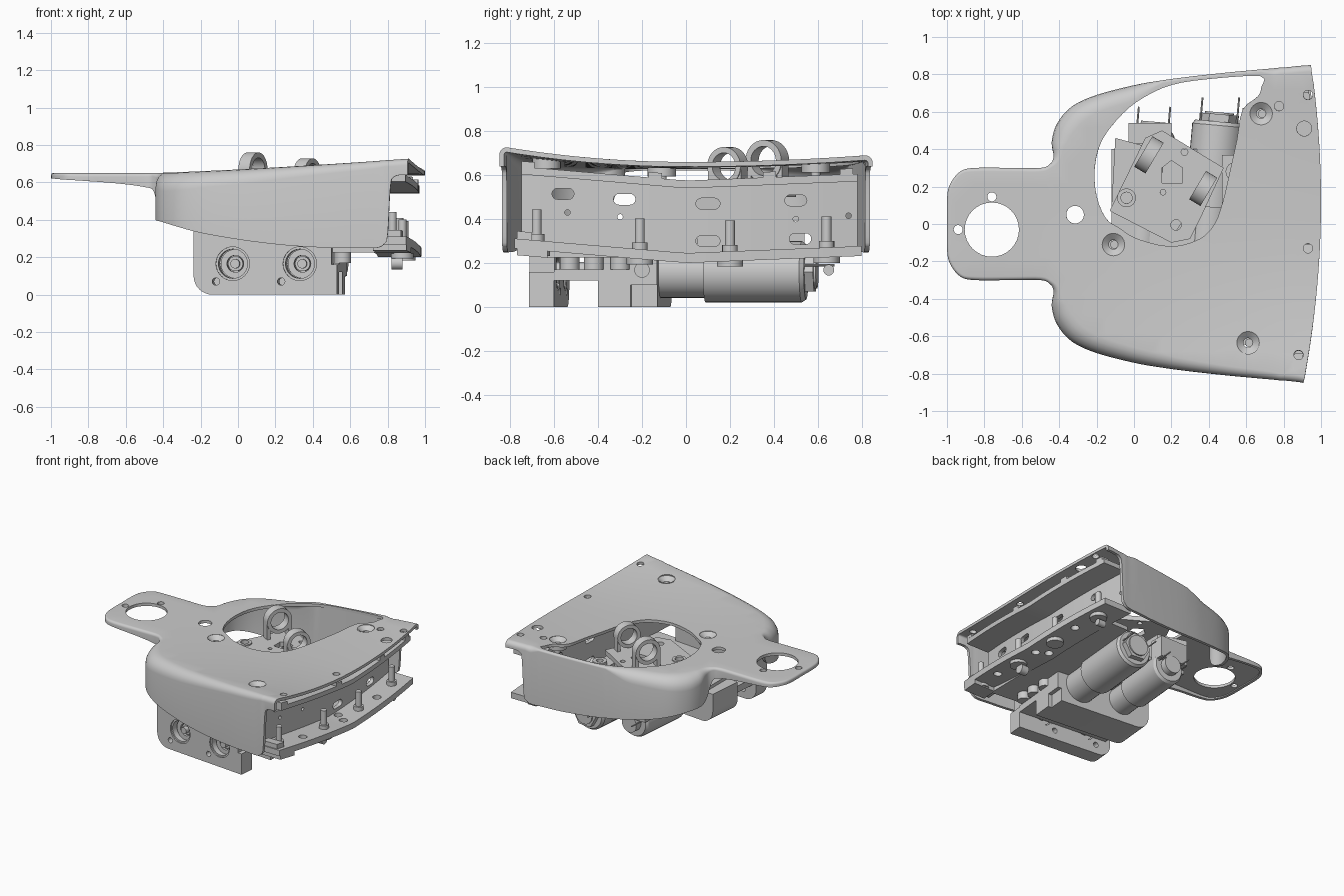
import bpy, bmesh, math
from mathutils import Vector, Matrix
from mathutils.geometry import delaunay_2d_cdt

if "Cube" in bpy.data.objects:
    bpy.data.objects.remove(bpy.data.objects["Cube"])

def finish(name, bm, fix=True):
    if fix:
        bmesh.ops.remove_doubles(bm, verts=bm.verts, dist=1e-5)
        bmesh.ops.recalc_face_normals(bm, faces=bm.faces)
    me = bpy.data.meshes.new(name)
    bm.to_mesh(me)
    bm.free()
    ob = bpy.data.objects.new(name, me)
    bpy.context.collection.objects.link(ob)
    return ob

def loft(name, rings, caps=True, close=False):
    bm = bmesh.new()
    R = [[bm.verts.new(p) for p in r] for r in rings]
    n = len(R[0])
    for a, b in zip(R, R[1:] + (R[:1] if close else [])):
        for i in range(n):
            bm.faces.new((a[i], a[(i+1) % n], b[(i+1) % n], b[i]))
    if caps and not close:
        bm.faces.new(R[0])
        bm.faces.new(R[-1])
    return finish(name, bm)

def prism(name, pts, lo, hi, axis='z'):
    place = (lambda a, b, h: (a, b, h)) if axis == 'z' else (lambda a, b, h: (a, h, b))
    return loft(name, [[place(a, b, h) for a, b in pts] for h in (lo, hi)])

def box(name, x0, x1, y0, y1, z0, z1):
    return prism(name, [(x0, y0), (x1, y0), (x1, y1), (x0, y1)], z0, z1)

def lathe(name, origin, axis, prof, closed=False, seg=32):
    """Revolve (radius, height) points around an axis."""
    q = Vector(axis).to_track_quat('Z', 'Y')
    rings = [[Vector(origin) + q @ Vector((r*math.cos(t), r*math.sin(t), h))
              for t in [2*math.pi*i/seg for i in range(seg)]] for r, h in prof]
    return loft(name, rings, close=closed)

def cyl(name, origin, axis, r, length, seg=32):
    return lathe(name, origin, axis, [(r, 0), (r, length)], seg=seg)

def tube(name, origin, axis, r0, r1, length):
    return lathe(name, origin, axis, [(r0, 0), (r1, 0), (r1, length), (r0, length)], True)

def apply(ob, m):
    with bpy.context.temp_override(object=ob, active_object=ob):
        bpy.ops.object.modifier_apply(modifier=m.name)

def cut(ob, cutters):
    for c in cutters:
        m = ob.modifiers.new('cut', 'BOOLEAN')
        m.operation, m.object, m.solver = 'DIFFERENCE', c, 'EXACT'
        apply(ob, m)
        bpy.data.objects.remove(c)

def catmull(P, sub, closed=False):
    out, n = [], len(P)
    P = [Vector(p) for p in P]
    get = (lambda i: P[i % n]) if closed else (lambda i: P[max(0, min(n-1, i))])
    for i in range(n if closed else n-1):
        a, b, c, d = (get(i+k) for k in (-1, 0, 1, 2))
        for s in range(sub):
            t = s/sub
            out.append(0.5*(2*b + (c-a)*t + (2*a-5*b+4*c-d)*t*t + (3*b-a-3*c+d)*t**3))
    return out if closed else out + [P[-1]]

def inside(p, poly):
    hit = False
    for a, b in zip(poly, poly[1:] + poly[:1]):
        if (a[1] > p[1]) != (b[1] > p[1]) and p[0] < (b[0]-a[0])*(p[1]-a[1])/(b[1]-a[1]) + a[0]:
            hit = not hit
    return hit

def edge_x(y): return 1 - 0.1*(y-0.12)**2
def dip(y): return -0.085*y if y < 0 else 0.04*y
def top_z(x, y):
    s = max(0, min(1, (x+0.5)/1.4))
    return 0.65 + 0.01*s + s*(0.1 if y < 0 else 0.045)*y*y

# Shell: half outline as x, y, fillet radius, skirt bottom
half = [(-1, 0, .015, .62), (-1, .13, .015, .62), (-.985, .21, .015, .62), (-.93, .28, .015, .615),
        (-.85, .3, .02, .61), (-.65, .3, .02, .595), (-.5, .3, .02, .575), (-.45, .32, .02, .55),
        (-.43, .36, .04, .43), (-.44, .44, .08, .40), (-.41, .54, .1, .39), (-.33, .63, .1, .365),
        (-.2, .69, .09, .33), (0, .742, .08, .295), (.15, .768, .07, .275), (.3, .788, .06, .26),
        (.5, .81, .05, .25), (.65, .824, .045, .25), (.74, .832, .04, .25), (.78, .836, .035, .27),
        (.8, .837, .035, .32), (.815, .838, .035, .58), (.835, .84, .035, .63), (.88, .845, .035, .64)]
def side(sg):
    return [Vector((x, sg*y, r, zb)) for x, y, r, zb in
            catmull(half + [(edge_x(sg*.85), .85, .035, .64)], 4)]
path = side(1)[::-1] + side(-1)[1:]
outer, inset = [], []
for i, p in enumerate(path):
    t = path[min(i+1, len(path)-1)] - path[max(i-1, 0)]
    n = Vector((t.y, -t.x)).normalized()
    r = p.z
    if p.y > 0:
        r = min(r, .014 + .4*max(0, .15-p.x, p.x-.68))
    outer.append((p.xy, n, r, p.w))
    inset.append(p.xy - n*r)
rim = inset + [Vector((edge_x(y), y)) for y in [-.75+.1*i for i in range(16)]]
opening = catmull([(-.21, .3), (-.2, .15), (-.15, .03), (-.08, -.02), (.02, -.08), (.2, -.12), (.35, -.08),
                   (.43, 0), (.475, .12), (.51, .27), (.55, .45), (.58, .61), (.66, .68), (.68, .73),
                   (.675, .79), (.4, .775), (.2, .743), (.05, .675), (-.06, .59), (-.17, .45)], 3, True)
holes = [(-.76, -.03, .145), (-.76, .145, .024), (-.94, -.03, .024), (-.315, .05, .047), (-.11, -.11, .06),
         (.68, .59, .06), (.61, -.635, .06), (.93, .69, .025), (.91, .51, .04), (.775, .63, .025),
         (.93, -.13, .025), (.88, -.7, .025)]
loops = [rim, opening] + [[Vector((x + r*math.cos(k*math.pi/16), y + r*math.sin(k*math.pi/16)))
                           for k in range(32)] for x, y, r in holes]
pts, cons = [], []
for lp in loops:
    b = len(pts)
    pts += lp
    cons += [(b+i, b+(i+1) % len(lp)) for i in range(len(lp))]
edge_pts = list(pts)
grid = [Vector((-.953+.1*i, -.783+.1*j)) for i in range(20) for j in range(17)]
pts += [g for g in grid if all((g-e).length > .02 for e in edge_pts)]
vs, _, fs, orig, _, _ = delaunay_2d_cdt(pts, cons, [], 0, 1e-6)
where = {o: i for i, os in enumerate(orig) for o in os}
bm = bmesh.new()
V = [bm.verts.new((v.x, v.y, top_z(v.x, v.y))) for v in vs]
for f in fs:
    c = sum((vs[i] for i in f), Vector((0, 0)))/3
    if inside(c, rim) and not any(inside(c, h) for h in loops[1:]):
        bm.faces.new([V[i] for i in f])
prev = [V[where[i]] for i in range(len(path))]
for k in range(1, 7):
    ring = []
    for (p, n, r, zb), q in zip(outer, inset):
        z, a = top_z(*q), min(k, 5)*math.pi/10
        e = q + n*r*math.sin(a)
        ring.append(bm.verts.new((e.x, e.y, z-r*(1-math.cos(a)) if k < 6 else min(zb, z-r-.004))))
    for i in range(len(ring)-1):
        bm.faces.new((prev[i], ring[i], ring[i+1], prev[i+1]))
    prev = ring
bmesh.ops.delete(bm, geom=[v for v in bm.verts if not v.link_faces], context='VERTS')
shell = finish('top_shell', bm, False)
m = shell.modifiers.new('thickness', 'SOLIDIFY')
m.thickness, m.offset = .022, -1
apply(shell, m)

# Countersunk screw seats in the shell
for x, y, r in holes[4:7]:
    z = top_z(x, y)
    lathe('screw_seat', (x, y, z-.06), (0, 0, 1), [(.025, 0), (.065, 0), (.065, .058), (.06, .058), (.025, .03)], True)
    cyl('screw', (x+.005, y, z-.1), (0, 0, 1), .022, .07, 16)

# Curved rails that follow the wide edge
def band(name, y0, y1, off0, off1, z0, z1):
    ys = [y0 + (y1-y0)*i/24 for i in range(25)]
    return loft(name, [[(edge_x(y)-o, y, z+dip(y)) for o, z in
                        ((off0, z0), (off1, z0), (off1, z1), (off0, z1))] for y in ys])
lower = band('lower_rail', -.78, .8, .02, .25, .2, .245)
upper = band('upper_rail', -.75, .78, .03, .22, .54, .575)
wall = band('rail_wall', -.75, .78, .22, .25, .22, .575)
for y in (-.72, -.14, .38, .73):
    band('rail_pad', y-.03, y+.03, .03, .09, .575, .6)
def slot(y, z, w, h):
    P = [(y + s*(w-h)/2 + h/2*math.cos(t), z + h/2*math.sin(t)) for s, a in ((1, -90), (-1, 90))
         for t in [math.radians(a+22.5*k) for k in range(9)]]
    return loft('slot_cutter', [[(x, a, b) for a, b in P] for x in (.6, .9)])
cut(wall, [slot(*s) for s in ((-.56, .515, .1, .05), (-.28, .49, .1, .05), (.1, .47, .11, .05), (.1, .3, .11, .05),
           (.5, .485, .1, .05), (.52, .31, .1, .05), (-.54, .43, .0251, .025), (-.3, .41, .0251, .025),
           (.5, .4, .0251, .025), (.74, .415, .0251, .025))])
cut(lower, [cyl('hole', (edge_x(y)-o, y, .1), (0, 0, 1), .03, .3, 20)
            for y, o in ((-.45, .1), (0, .1), (.42, .1), (.05, .18))])
# Threaded posts with their nuts
for y in (-.68, -.21, .2, .64):
    x, z = edge_x(y)-.11, .2+dip(y)
    lathe('post', (x, y, z-.025), (0, 0, 1), [(.06, 0), (.06, .03), (.035, .04), (.035, .1), (.022, .1), (.022, .21)], seg=20)
band('end_bracket', -.77, -.63, .02, .2, .17, .2)
band('end_clip', -.77, -.7, .05, .18, .245, .28)
for y, r in ((-.2, .035), (.65, .025)):
    cyl('round_stop', (.82, y, .168), (1, 0, 0), r, .06, 20)

# Chassis plate and slightly turned gearbox bracket
chassis = prism('chassis_plate', [(-.12, -.58), (.75, -.66), (.76, .62), (.58, .62), (.56, .4), (-.12, .4)], .225, .255)
corner = [(-.14 - .1*math.sin(t), .1 - .1*math.cos(t)) for t in [k*math.pi/16 for k in range(9)]]
plate = prism('front_plate', corner + [(-.24, .36), (.5, .36), (.5, .16), (.53, .16), (.53, 0)], -.715, -.6, 'y')
bores = ((-.03, .165), (.33, .165))
cut(plate, [cyl('bore', (x, -.8, z), (0, 1, 0), .09, .4) for x, z in bores] +
    [cyl('hole', (x, -.8, .07), (0, 1, 0), .02, .4, 16) for x in (-.12, .23)])
turned = [plate]
for x, z in bores:
    turned += [tube('bearing_rim', (x, -.705, z), (0, 1, 0), .078, .092, .1),
               tube('bearing', (x+.01, -.67, z), (0, 1, 0), .045, .078, .06),
               lathe('shaft', (x+.01, -.69, z), (0, 1, 0), [(.025, 0), (.025, .03), (.04, .03), (.04, .5)], seg=20)]
gear = prism('gearbox_block', corner + [(-.24, .23), (.53, .23), (.53, 0)], -.4, -.13, 'y')
cut(gear, [box('cutter', .5, .7, -.25, .1, -.1, .1)])
turned += [gear, box('gearbox_cover', -.2, .53, -.6, -.2, .12, .17)]
piv = Vector((.53, -.71, 0))
turn = Matrix.Translation(piv) @ Matrix.Rotation(-.09, 4, 'Z') @ Matrix.Translation(-piv)
for ob in turned:
    ob.data.transform(turn)
for y in (-.53, -.42, -.3):
    cyl('standoff', (.56, y, .17), (0, 0, 1), .045, .06, 20)

# Two skewed motors
d = Vector((.09, 1, 0)).normalized()
for x, r, l in ((.04, .12, .5), (.39, .14, .55)):
    o = Vector((x, -.15, .16))
    lathe('motor', o, d, [(r*.85, 0), (r*.85, .24), (r, .24), (r, .13+l), (r*.9, .15+l), (r*.55, .15+l), (r*.55, .2+l)])
    cyl('motor_end_cap', o + d*(.13+l), d, r*.75, .06 if r > .13 else .02, 6)
    for s in (-.7, .7):
        cyl('terminal', o + d*(l+.13) + Vector((s*r, 0, .03)), d, .005, .15, 8)

# Sensor mount seen through the opening
mount = prism('mount_plate', [(-.13, .07), (.2, -.1), (.3, -.08), (.35, .02), (.48, .3), (.15, .5), (.06, .46)], .5, .535)
cut(mount, [cyl('hole', (x, y, .4), (0, 0, 1), r, .3, 20) for x, y, r in
            ((-.04, .14, .03), (.225, -.005, .028), (.27, .385, .018), (.155, .17, .015))]
    + [prism('cutter', [(.15, .22), (.26, .22), (.26, .3), (.2, .34), (.15, .3)], .4, .6)])
tube('mount_boss', (-.04, .14, .53), (0, 0, 1), .03, .05, .015)
prism('mount_pedestal', [(-.12, .1), (.08, .05), (.12, .3), (.12, .4), (-.1, .46)], .255, .46)
prism('mount_leg', [(.14, -.06), (.2, -.08), (.42, .27), (.36, .3)], .255, .5)
box('motor_clamp', -.03, .2, .43, .54, .2, .36)
box('side_block', .47, .58, .05, .37, .255, .4)
tube('side_boss', (.54, .28, .4), (0, 0, 1), .025, .05, .03)
a = Vector((.86, -.51, 0))
u = Vector((.51, .86, 0))
for c, r in ((Vector((.08, .37, .665)), .095), (Vector((.37, .19, .64)), .088)):
    tube('ear_ring', c - a*.035, a, r*.7, r, .07)
    for s in (-1, 1):
        P = [c + u*s*r*k for k in (.72, 1)]
        loft('ear_leg', [[P[0]-a*.03+w, P[1]-a*.03+w, P[1]+a*.03+w, P[0]+a*.03+w]
                         for w in (Vector((0, 0, .53-c.z)), Vector((0, 0, 0)))])

# Smooth curved faces, keep hard edges
for ob in bpy.context.scene.objects:
    ob.select_set(True)
bpy.context.view_layer.objects.active = shell
bpy.ops.object.shade_smooth_by_angle(angle=math.radians(30))
